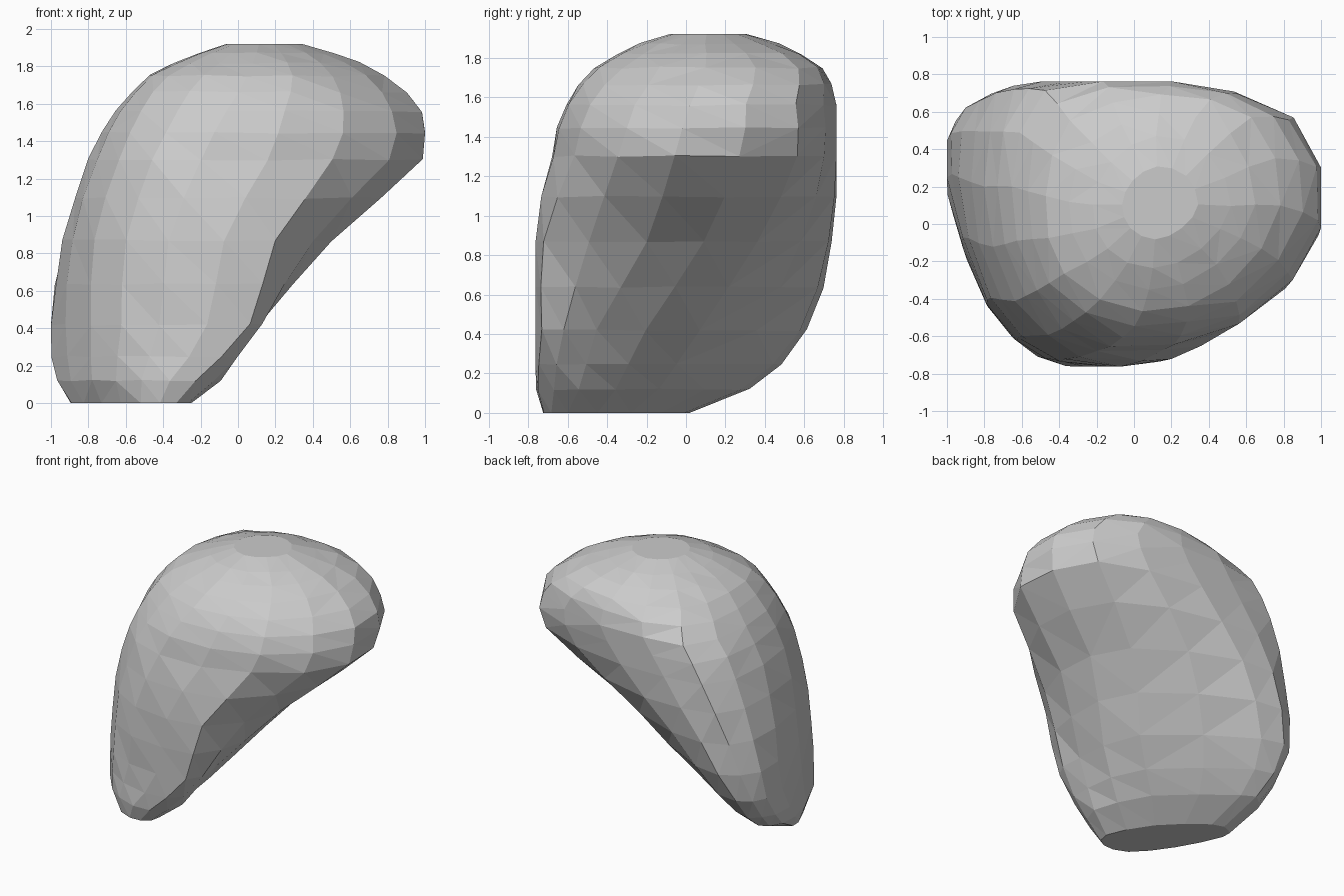
import bpy, bmesh, random
from mathutils import Vector

if "Cube" in bpy.data.objects:
    bpy.data.objects.remove(bpy.data.objects["Cube"])

random.seed(4)

# Horizontal sections: height, then outline points E, NE, N, NW, W, SW, S, SE
SECTIONS = [
    (0.00, [(-.25, -.60), (-.42, -.28), (-.72, -.01), (-.86, .00), (-.89, -.10), (-.73, -.42), (-.52, -.68), (-.33, -.72)]),
    (0.12, [(-.09, -.54), (-.28, -.14), (-.74, .28), (-.91, .28), (-.97, .05), (-.78, -.44), (-.52, -.71), (-.23, -.75)]),
    (0.42, [(.12, -.45), (.00, .07), (-.68, .58), (-.95, .55), (-1.0, .25), (-.79, -.43), (-.42, -.73), (.06, -.73)]),
    (0.87, [(.50, -.20), (.33, .36), (-.38, .72), (-.83, .66), (-.935, .25), (-.77, -.39), (-.37, -.725), (.20, -.72)]),
    (1.30, [(.985, -.06), (.80, .56), (.02, .765), (-.64, .72), (-.80, .20), (-.64, -.41), (-.20, -.68), (.51, -.57)]),
    (1.56, [(.985, .02), (.83, .56), (.20, .765), (-.48, .71), (-.65, .20), (-.52, -.35), (-.06, -.61), (.56, -.49)]),
    (1.75, [(.78, .10), (.63, .57), (.15, .69), (-.34, .55), (-.47, .15), (-.37, -.27), (.05, -.47), (.51, -.32)]),
    (1.87, [(.52, .10), (.40, .38), (.12, .47), (-.12, .33), (-.22, .10), (-.14, -.13), (.10, -.24), (.36, -.13)]),
]
LIMITS = Vector((1.0, 0.763))


def midpoint(a, b, c, d):
    """Catmull-Rom point halfway between b and c."""
    return (b + c) * 0.5625 - (a + d) * 0.0625


def refine_ring(ring):
    n, out = len(ring), []
    for i in range(n):
        out += [ring[i], midpoint(ring[i - 1], ring[i], ring[(i + 1) % n], ring[(i + 2) % n])]
    return out


# Rings, with a small flat crown on top
rings = [refine_ring([Vector((x, y, z)) for x, y in pts]) for z, pts in SECTIONS]
top = rings[-1]
mid = sum(top, Vector()) / len(top)
crown = [mid.lerp(p, 0.55) for p in top]
for p in crown:
    p.z = 1.92
rings.append(crown)

# Extra rings between the sections
full = []
last = len(rings) - 1
for i in range(last):
    a, b, c, d = rings[max(i - 1, 0)], rings[i], rings[i + 1], rings[min(i + 2, last)]
    full.append(b)
    if 0 < i < last - 1:
        full.append([midpoint(*q) for q in zip(a, b, c, d)])
full.append(rings[last])

# Slightly uneven facets, planed flat at the extreme sides
for ring in full[1:-1]:
    for p in ring:
        p += Vector([random.uniform(-.005, .005) for _ in range(3)])
        for axis, limit in enumerate(LIMITS):
            p[axis] = max(-limit, min(limit, p[axis]))

# Skin the rings
bm = bmesh.new()
loops = [[bm.verts.new(p) for p in ring] for ring in full]
n = len(loops[0])
sides = []
for low, high in zip(loops, loops[1:]):
    for i in range(n):
        j = (i + 1) % n
        sides.append(bm.faces.new((low[i], low[j], high[j], high[i])))
bm.faces.new(loops[-1])
bm.faces.new(loops[0][::-1])
bmesh.ops.triangulate(bm, faces=sides, quad_method='SHORT_EDGE')
bmesh.ops.recalc_face_normals(bm, faces=bm.faces)

mesh = bpy.data.meshes.new("boulder")
bm.to_mesh(mesh)
bm.free()
boulder = bpy.data.objects.new("boulder", mesh)
bpy.context.collection.objects.link(boulder)
